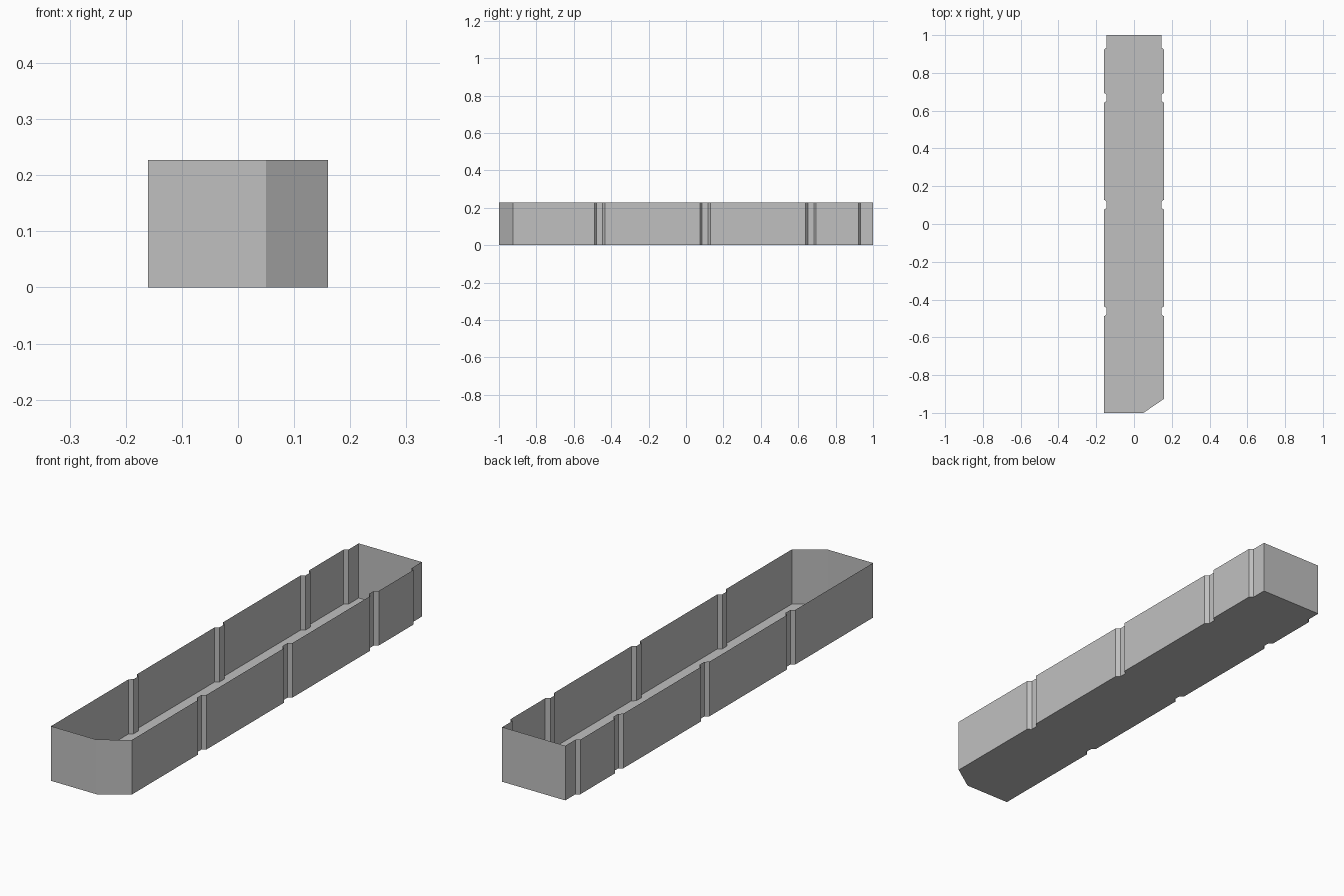
import bpy
import bmesh

cube = bpy.data.objects.get("Cube")
if cube:
    bpy.data.objects.remove(cube, do_unlink=True)

HALF_W, NECK_W, HEIGHT = 0.16, 0.145, 0.227
GROOVES = (-0.462, 0.102, 0.668)

grey = bpy.data.materials.new("plain_grey")
grey.use_nodes = True
colour = (0.53, 0.53, 0.53, 1)
grey.diffuse_color = colour
grey.node_tree.nodes["Principled BSDF"].inputs["Base Color"].default_value = colour


def side_profile():
    """Long wall from front to back, as (half width, y) points."""
    points = []
    for y in GROOVES:
        points += [(HALF_W, y - 0.028), (NECK_W, y - 0.016),
                   (NECK_W, y + 0.016), (HALF_W, y + 0.028)]
    return points + [(HALF_W, 0.923), (NECK_W, 0.934), (NECK_W, 1)]


# Outline: chamfered front corner, then the two mirrored long walls
side = side_profile()
outline = [(-HALF_W, -1), (0.05, -1), (HALF_W, -0.925)]
outline += side + [(-x, y) for x, y in reversed(side)]

# Open tray: a floor with thin upright walls
bm = bmesh.new()
low = [bm.verts.new((x, y, 0)) for x, y in outline]
high = [bm.verts.new((x, y, HEIGHT)) for x, y in outline]
bm.faces.new(list(reversed(low)))
for i in range(len(low)):
    j = (i + 1) % len(low)
    bm.faces.new((low[i], low[j], high[j], high[i]))

mesh = bpy.data.meshes.new("open_tray")
bm.to_mesh(mesh)
bm.free()
mesh.materials.append(grey)
tray = bpy.data.objects.new("open_tray", mesh)
bpy.context.collection.objects.link(tray)
